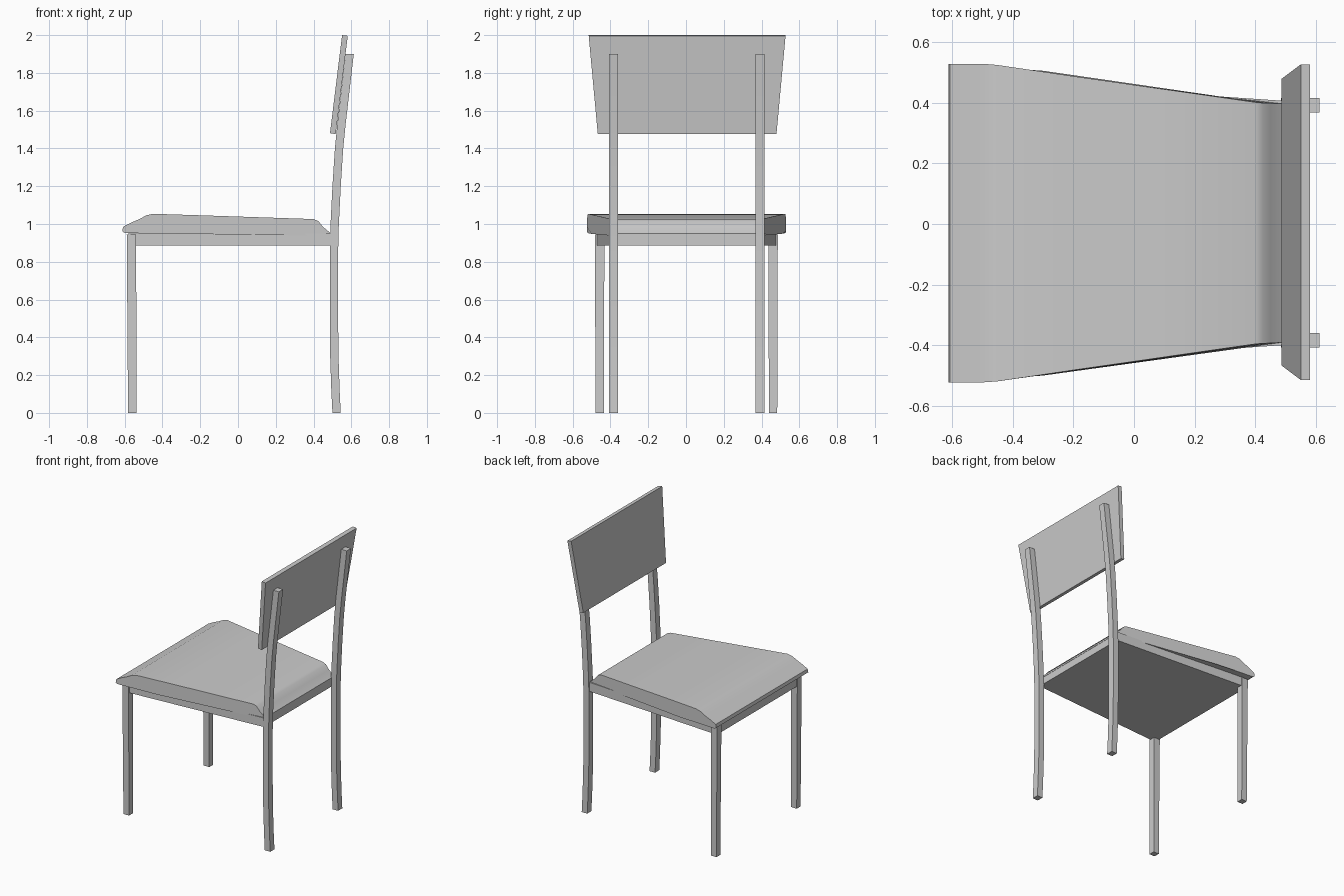
import bpy, math

if "Cube" in bpy.data.objects:
    bpy.data.objects.remove(bpy.data.objects["Cube"])


def mesh_object(name, verts, faces, smooth=False):
    mesh = bpy.data.meshes.new(name)
    mesh.from_pydata(verts, [], faces)
    obj = bpy.data.objects.new(name, mesh)
    bpy.context.collection.objects.link(obj)
    bpy.context.view_layer.objects.active = obj
    obj.select_set(True)
    bpy.ops.object.mode_set(mode='EDIT')
    bpy.ops.mesh.select_all(action='SELECT')
    bpy.ops.mesh.normals_make_consistent(inside=False)
    bpy.ops.object.mode_set(mode='OBJECT')
    if smooth:
        bpy.ops.object.shade_smooth_by_angle(angle=math.radians(30))
    obj.select_set(False)
    return obj


def loft(name, rings, smooth=False):
    """Join equal-length rings of points into a closed solid."""
    n = len(rings[0])
    verts = [p for ring in rings for p in ring]
    faces = [tuple(range(n)), tuple(range(len(verts) - n, len(verts)))]
    for k in range(len(rings) - 1):
        for i in range(n):
            j = (i + 1) % n
            faces.append((k*n + i, k*n + j, (k+1)*n + j, (k+1)*n + i))
    return mesh_object(name, verts, faces, smooth)


def square(x, y, z, dx, dy):
    return [(x-dx, y-dy, z), (x+dx, y-dy, z), (x+dx, y+dy, z), (x-dx, y+dy, z)]


CY = 0.004  # slight sideways offset of the whole chair

# Curved rear legs that continue up as back posts
rear_path = [(0.522, 0), (0.516, 0.12), (0.510, 0.3), (0.508, 0.5), (0.508, 0.85),
             (0.511, 0.98), (0.522, 1.2), (0.535, 1.4), (0.548, 1.53), (0.591, 1.9)]
# Straight front legs, slightly tapered
front_path = [(-0.560, 0, 0.022), (-0.564, 0.945, 0.025)]
for side, label in ((-1, "right"), (1, "left")):
    loft("rear_leg_" + label,
         [square(x, CY + side*0.388, z, 0.022, 0.024) for x, z in rear_path], True)
    loft("front_leg_" + label,
         [square(x, CY*0.5 + side*0.459, z, d, d) for x, z, d in front_path])

# Solid tapered apron under the seat
loft("apron", [[(-0.583, -0.475, z), (0.49, -0.40, z),
                (0.49, 0.407, z), (-0.583, 0.48, z)] for z in (0.885, 0.95)])

# Cushion: side profile with (x, z, half width), rounded front and sloped rear
profile = [(-0.600, 0.952, 0.525), (-0.613, 0.962, 0.526), (-0.608, 0.985, 0.526),
           (-0.575, 1.003, 0.526), (-0.52, 1.027, 0.526), (-0.485, 1.046, 0.525),
           (-0.45, 1.054, 0.522), (-0.2, 1.046, 0.485), (0.1, 1.036, 0.442),
           (0.40, 1.026, 0.399), (0.425, 1.016, 0.397), (0.45, 0.985, 0.396),
           (0.492, 0.950, 0.394), (0.492, 0.938, 0.394), (0.3, 0.940, 0.416),
           (-0.3, 0.948, 0.503)]
loft("seat", [[(x, CY*0.7 + s*w, z) for x, z, w in profile] for s in (-1, 1)], True)

# Tilted backrest panel, wider at the top
loft("backrest", [
    [(x0, CY*1.5 - w, z0), (x1, CY*1.5 - w, z1), (x1, CY*1.5 + w, z1), (x0, CY*1.5 + w, z0)]
    for x0, z0, x1, z1, w in ((0.487, 1.481, 0.517, 1.476, 0.473),
                              (0.551, 2.0, 0.581, 1.996, 0.521))])
